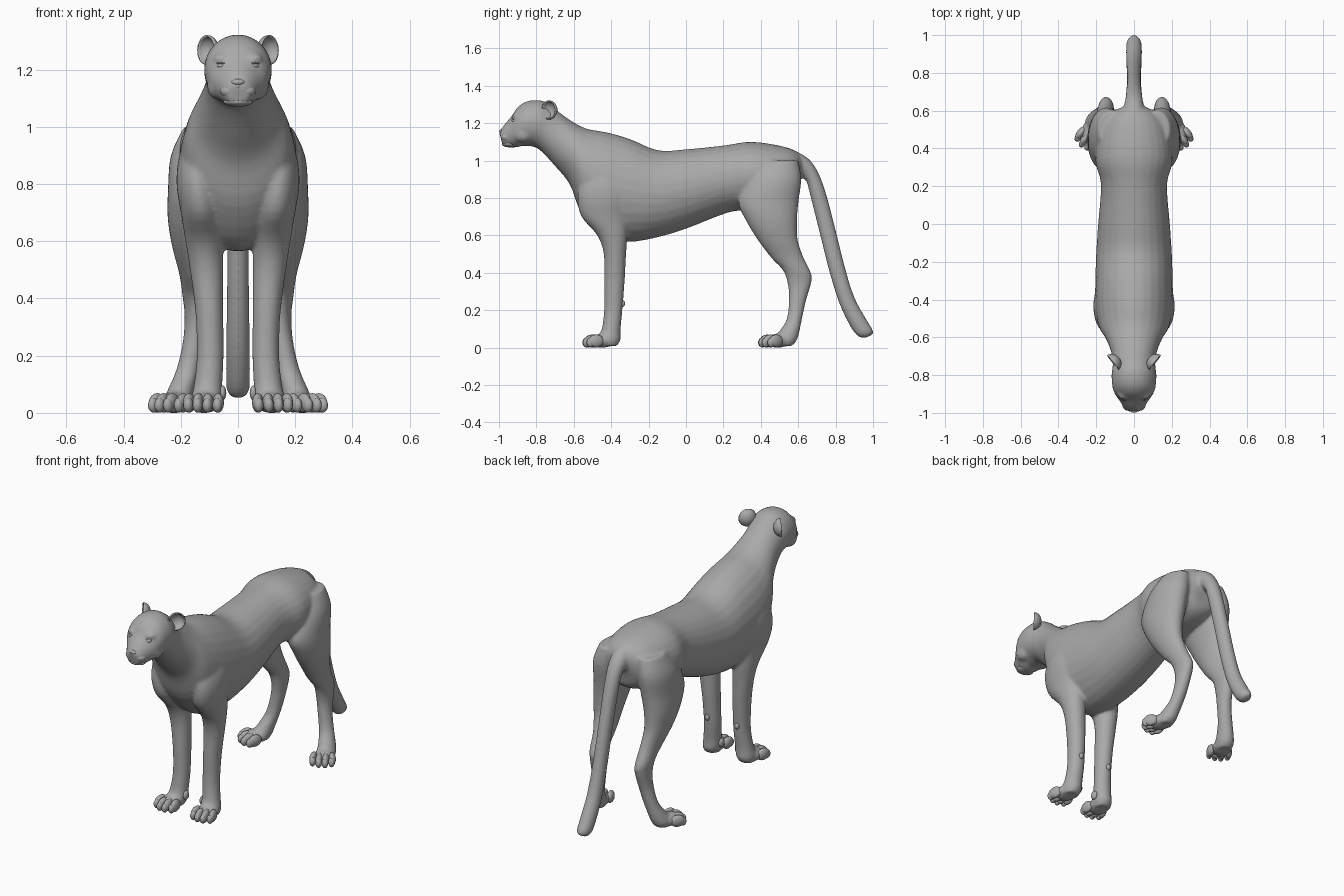
import bpy, bmesh, math
from mathutils import Matrix, Vector

cube = bpy.data.objects.get("Cube")
if cube:
    bpy.data.objects.remove(cube, do_unlink=True)

grey = bpy.data.materials.new("plain grey")
grey.use_nodes = True
grey.diffuse_color = (0.4, 0.4, 0.4, 1)
shader = next(n for n in grey.node_tree.nodes if n.type == 'BSDF_PRINCIPLED')
shader.inputs["Base Color"].default_value = grey.diffuse_color
shader.inputs["Roughness"].default_value = 0.7


def finish(name, bm):
    """Turn a bmesh into a smooth shaded object."""
    bmesh.ops.recalc_face_normals(bm, faces=bm.faces)
    for face in bm.faces:
        face.smooth = True
    mesh = bpy.data.meshes.new(name)
    bm.to_mesh(mesh)
    bm.free()
    mesh.materials.append(grey)
    obj = bpy.data.objects.new(name, mesh)
    bpy.context.scene.collection.objects.link(obj)
    return obj


def spline(stations, steps=4):
    """Catmull-Rom interpolation through the stations."""
    last = len(stations) - 1
    for i in range(last):
        a, b = stations[max(i - 1, 0)], stations[i]
        c, d = stations[i + 1], stations[min(i + 2, last)]
        for k in range(steps):
            t = k / steps
            yield [q + t / 2 * (r - p + t * (2*p - 5*q + 4*r - s + t * (3*q - p - 3*r + s)))
                   for p, q, r, s in zip(a, b, c, d)]
    yield stations[last]


def loft(bm, stations, side=1, segments=28):
    """Station: y, z of one edge; y, z of the opposite edge; half width; x centre."""
    previous = first = None
    for y1, z1, y2, z2, half, cx in spline(stations):
        ring = []
        for k in range(segments):
            a = math.tau * k / segments
            u, v = (1 + math.cos(a)) / 2, (1 - math.cos(a)) / 2
            ring.append(bm.verts.new((side * (cx + half * math.sin(a)),
                                      y1 * u + y2 * v, z1 * u + z2 * v)))
        if previous:
            for k in range(segments):
                j = (k + 1) % segments
                bm.faces.new((previous[k], previous[j], ring[j], ring[k]))
        first = first or ring
        previous = ring
    bm.faces.new(first)
    bm.faces.new(previous)


def ball(bm, centre, radii, turn=0):
    """Ellipsoid, turned about the vertical."""
    matrix = (Matrix.Translation(centre) @ Matrix.Rotation(turn, 4, 'Z')
              @ Matrix.Diagonal((*radii, 1)))
    bmesh.ops.create_uvsphere(bm, u_segments=20, v_segments=14, radius=1, matrix=matrix)


# Trunk, neck and head in one run, from rump to nose
trunk = [
    (.635, .98, .60, .86, .05), (.60, 1.04, .58, .80, .12), (.52, 1.075, .50, .76, .18),
    (.35, 1.10, .33, .735, .205), (.2, 1.08, .22, .72, .175), (0, 1.06, 0, .635, .19),
    (-.15, 1.055, -.15, .59, .2), (-.3, 1.115, -.3, .565, .205),
    (-.42, 1.15, -.44, .585, .205), (-.53, 1.17, -.56, .72, .185),
    (-.61, 1.21, -.62, .87, .145), (-.68, 1.26, -.7, .97, .118),
    (-.73, 1.3, -.77, 1.045, .113), (-.78, 1.322, -.81, 1.072, .119),
    (-.85, 1.317, -.87, 1.078, .115), (-.9, 1.285, -.905, 1.07, .1),
    (-.93, 1.24, -.94, 1.07, .077), (-.965, 1.2, -.965, 1.07, .058),
    (-.99, 1.165, -.98, 1.08, .042), (-.998, 1.15, -.985, 1.1, .02)]

tail = [
    (.58, 1.055, .6, .92, .06), (.655, 1.01, .625, .905, .05),
    (.705, .94, .645, .885, .044), (.747, .83, .665, .81, .041),
    (.795, .65, .71, .63, .038), (.85, .43, .765, .41, .039),
    (.9, .27, .82, .235, .041), (.965, .15, .88, .11, .042),
    (.998, .095, .92, .06, .038), (1, .07, .955, .05, .02)]

# Limbs from shoulder or hip down to the sole
foreleg = [
    (-.5, 1.02, -.34, 1.02, .04, .12), (-.56, .9, -.3, .9, .07, .135),
    (-.58, .8, -.29, .8, .075, .14), (-.56, .7, -.31, .7, .07, .13),
    (-.475, .6, -.313, .6, .066, .118), (-.44, .5, -.32, .5, .058, .11),
    (-.437, .35, -.328, .35, .049, .1), (-.438, .2, -.34, .2, .047, .097),
    (-.45, .1, -.35, .09, .05, .105), (-.47, .06, -.35, .04, .054, .11),
    (-.46, .008, -.37, .008, .045, .115)]

hindleg = [
    (.4, 1, .6, 1, .07, .12), (.33, .9, .617, .9, .09, .145),
    (.28, .78, .602, .78, .09, .155), (.32, .68, .594, .68, .08, .166),
    (.38, .58, .597, .58, .064, .166), (.455, .48, .627, .485, .05, .155),
    (.52, .41, .668, .4, .044, .15), (.545, .33, .672, .355, .04, .147),
    (.55, .25, .642, .25, .038, .155), (.538, .15, .622, .16, .04, .175),
    (.5, .09, .603, .07, .046, .2), (.48, .06, .587, .03, .05, .21),
    (.48, .008, .565, .008, .04, .215)]

body = bmesh.new()
for run in (trunk, tail):
    loft(body, [(*station, 0) for station in run])
for side in (1, -1):
    loft(body, foreleg, side)
    loft(body, hindleg, side)
    # Brow, cheek and the pads of the paws
    ball(body, (side * .056, -.9, 1.238), (.032, .03, .02))
    ball(body, (side * .07, -.87, 1.14), (.038, .05, .045))
    ball(body, (side * .118, -.45, .036), (.058, .07, .037), side * .12)
    ball(body, (side * .225, .49, .036), (.056, .075, .037), side * .5)
body = finish("body", body)
fuse = body.modifiers.new("fuse", 'REMESH')
fuse.mode = 'VOXEL'
fuse.voxel_size = 0.008
fuse.use_smooth_shade = True
soften = body.modifiers.new("soften", 'SMOOTH')
soften.factor = 0.5
soften.iterations = 10


def make_toes(name, side, centre, turn):
    """Four toes in a fan across the front of a paw."""
    bm = bmesh.new()
    across = Vector((math.cos(turn), math.sin(turn), 0))
    ahead = Vector((math.sin(turn), -math.cos(turn), 0))
    for k in (-1.5, -.5, .5, 1.5):
        reach = .016 if abs(k) < 1 else 0
        spot = Vector(centre) + across * k * .034 + ahead * reach
        for radii, shift in (((.02, .042, .034), 0), ((.017, .022, .026), .03)):
            p = spot + ahead * shift
            ball(bm, (side * p.x, p.y, radii[2] + .001), radii, side * (turn + k * .1))
    finish(name, bm)


for side, word in ((1, "left"), (-1, "right")):
    make_toes(word + "_front_toes", side, (.12, -.485, 0), .1)
    make_toes(word + "_hind_toes", side, (.237, .458, 0), .5)

    # Dewclaw and wrist pad
    bm = bmesh.new()
    ball(bm, (side * .098, -.34, .235), (.014, .014, .018))
    ball(bm, (side * .054, -.41, .07), (.013, .022, .026))
    finish(word + "_dewclaw", bm)

    # Almond eye with lids
    bm = bmesh.new()
    spot = Vector((side * .06, -.92, 1.214))
    ball(bm, spot, (.016, .012, .009), side * .6)
    for lift in (-.009, .009):
        ball(bm, spot + Vector((0, .002, lift)), (.021, .012, .004), side * .6)
    finish(word + "_eye", bm)

    # Hollow round ear opening outward and forward
    bm = bmesh.new()
    facing = Vector((side * .75, -.6, .05)).to_track_quat('Z', 'Y').to_matrix().to_4x4()
    bmesh.ops.create_uvsphere(bm, u_segments=24, v_segments=16, radius=1)
    bmesh.ops.delete(bm, geom=[v for v in bm.verts if v.co.z > .01], context='VERTS')
    bm.transform(Matrix.Translation((side * .112, -.735, 1.27)) @ facing
                 @ Matrix.Diagonal((.043, .045, .036, 1)))
    ear = finish(word + "_ear", bm)
    rim = ear.modifiers.new("thickness", 'SOLIDIFY')
    rim.thickness = 0.007
    rim.offset = -1

# Muzzle: whisker pads, lower lip and nose
bm = bmesh.new()
for side in (1, -1):
    ball(bm, (side * .029, -.955, 1.125), (.033, .034, .026), side * .4)
ball(bm, (0, -.944, 1.088), (.052, .04, .017))
finish("muzzle", bm)
bm = bmesh.new()
ball(bm, (0, -.983, 1.156), (.024, .016, .012))
ball(bm, (0, -.983, 1.143), (.012, .014, .012))
finish("nose", bm)
